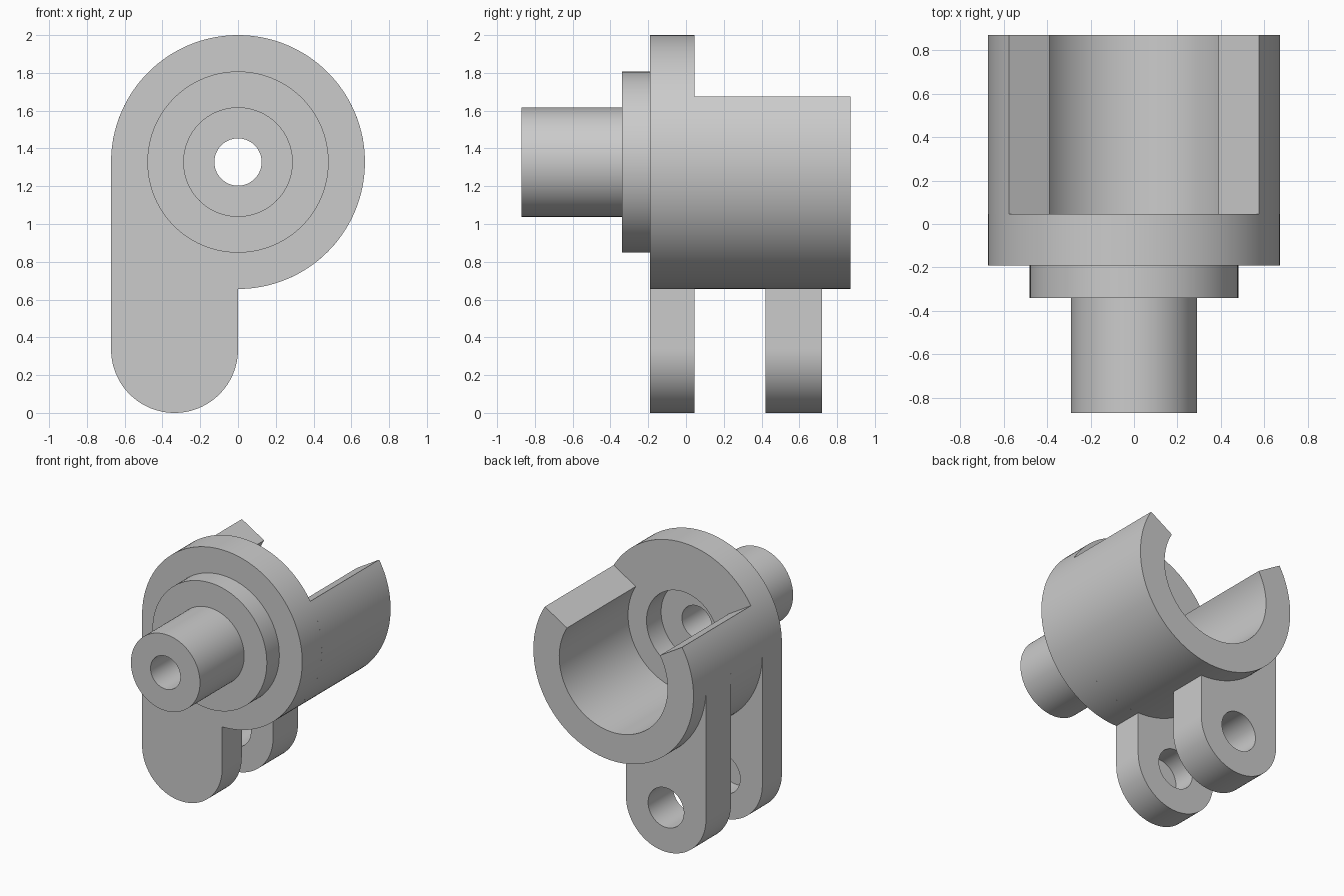
import bpy, bmesh, math
from mathutils import Matrix

if "Cube" in bpy.data.objects:
    bpy.data.objects.remove(bpy.data.objects["Cube"], do_unlink=True)

# Main dimensions
R = 0.672            # body radius
AXIS = (0, 2 - R)    # body axis in x, z
LUG_R = R / 2
LUG = (-LUG_R, LUG_R)
BORE = 0.455
PIN_R = 0.15
FRONT, POCKET, BACK, END = -0.19, -0.13, 0.045, 0.87

metal = bpy.data.materials.new("light grey metal")
metal.use_nodes = True
GREY = (0.6, 0.6, 0.6, 1)
metal.diffuse_color = GREY
metal.node_tree.nodes["Principled BSDF"].inputs["Base Color"].default_value = GREY


def arc(centre, radius, start, end, steps=64):
    """Points in x, z along an arc, angles in degrees."""
    angles = [math.radians(start + (end - start) * i / steps) for i in range(steps + 1)]
    return [(centre[0] + radius * math.cos(a), centre[1] + radius * math.sin(a)) for a in angles]


def circle(centre, radius):
    return arc(centre, radius, 0, 360, 96)[:-1]


def finish(name, bm):
    bmesh.ops.recalc_face_normals(bm, faces=bm.faces)
    mesh = bpy.data.meshes.new(name)
    bm.to_mesh(mesh)
    bm.free()
    mesh.materials.append(metal)
    obj = bpy.data.objects.new(name, mesh)
    bpy.context.collection.objects.link(obj)
    return obj


def prism(name, outline, y0, y1):
    """Extrude an x, z outline along y."""
    bm = bmesh.new()
    face = bm.faces.new([bm.verts.new((x, y0, z)) for x, z in outline])
    new = bmesh.ops.extrude_face_region(bm, geom=[face])["geom"]
    verts = [g for g in new if isinstance(g, bmesh.types.BMVert)]
    bmesh.ops.translate(bm, verts=verts, vec=(0, y1 - y0, 0))
    return finish(name, bm)


def lathe(name, profile, steps=96):
    """Spin a closed radius, y profile around the body axis."""
    bm = bmesh.new()
    verts = [bm.verts.new((r, y, AXIS[1])) for r, y in profile]
    edges = [bm.edges.new((v, verts[i - 1])) for i, v in enumerate(verts)]
    bmesh.ops.spin(bm, geom=verts + edges, cent=(0, 0, AXIS[1]), axis=(0, 1, 0),
                   angle=math.tau, steps=steps, use_merge=True)
    bmesh.ops.remove_doubles(bm, verts=bm.verts, dist=1e-5)
    return finish(name, bm)


def activate(obj):
    bpy.ops.object.select_all(action="DESELECT")
    obj.select_set(True)
    bpy.context.view_layer.objects.active = obj


def drill(obj, centre, radius, y0, y1):
    """Cut a round hole along y."""
    cutter = prism("cutter", circle(centre, radius), y0, y1)
    cutter.hide_render = True
    mod = obj.modifiers.new("hole", "BOOLEAN")
    mod.operation, mod.solver, mod.object = "DIFFERENCE", "EXACT", cutter
    activate(obj)
    bpy.ops.object.modifier_apply(modifier=mod.name)
    bpy.data.objects.remove(cutter, do_unlink=True)


# Hollow stem with its stepped collar
stem = lathe("stem_and_collar", [(0.125, -0.87), (0.29, -0.87), (0.29, -0.34),
                                 (0.48, -0.34), (0.48, FRONT), (0.125, FRONT)])

# Front plate: full disc with a hanging lug, a pocket and a blind pin hole
lug_end = arc(LUG, LUG_R, 0, -180)
plate = prism("front_plate", arc(AXIS, R, 180, -90, 96) + lug_end, FRONT, BACK)
drill(plate, AXIS, 0.125, FRONT - 0.1, BACK + 0.1)
drill(plate, AXIS, 0.30, POCKET, BACK + 0.1)
drill(plate, LUG, PIN_R, POCKET, BACK + 0.1)

# Open shell with radial cut edges
OPEN = 31
shell = prism("open_shell",
              arc(AXIS, R, OPEN, -180 - OPEN, 96) + arc(AXIS, BORE, -180 - OPEN, OPEN, 96),
              BACK, END)

# Rear lug, its top buried in the shell wall
rear_lug = prism("rear_lug", [(-R, AXIS[1])] + arc(AXIS, 0.6, 180, 270) + lug_end, 0.42, 0.72)
drill(rear_lug, LUG, PIN_R, 0.3, 0.8)

for part in (stem, plate, shell, rear_lug):
    activate(part)
    bpy.ops.object.shade_smooth_by_angle(angle=math.radians(30))
